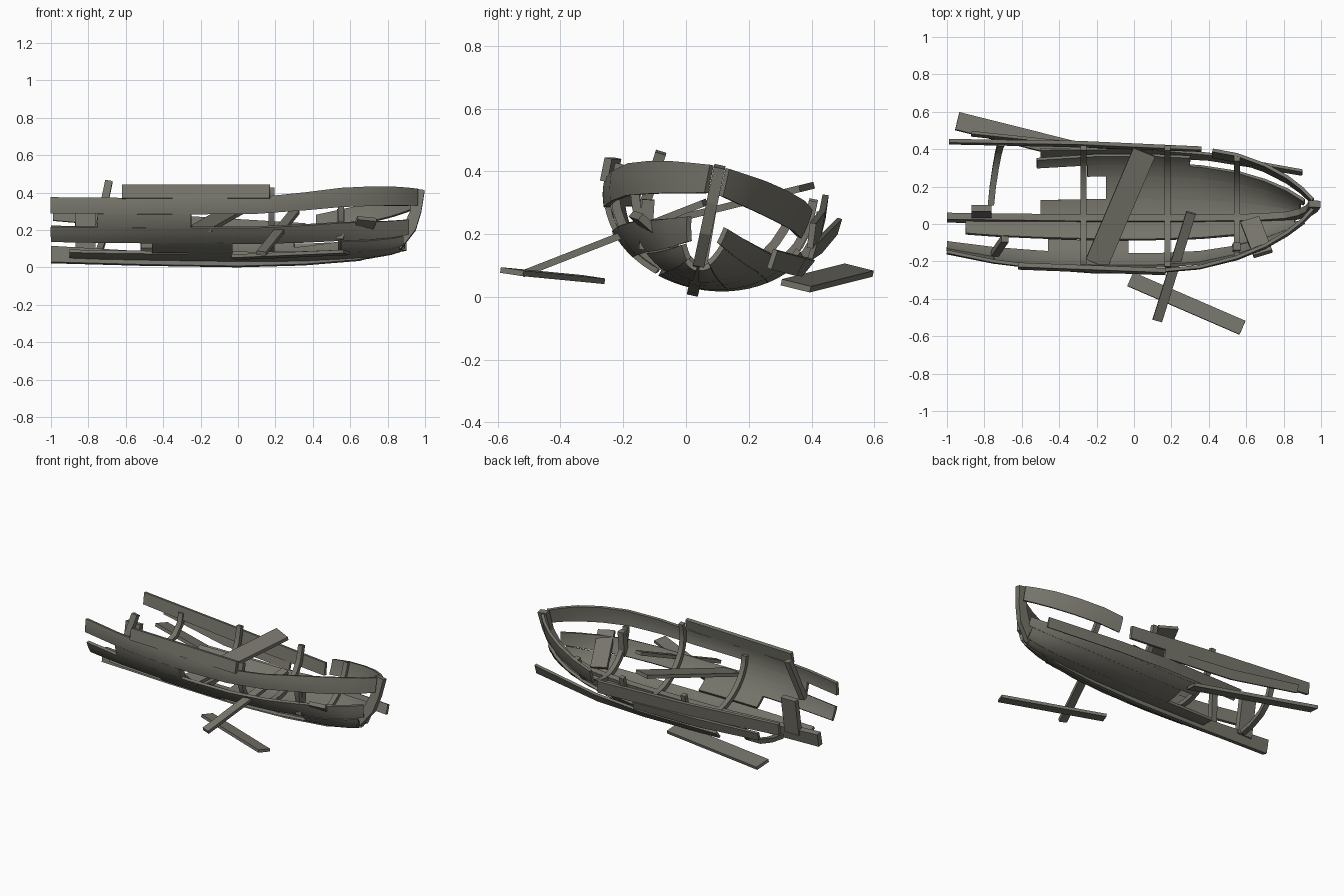
import bpy, math
from mathutils import Vector as V

if "Cube" in bpy.data.objects:
    bpy.data.objects.remove(bpy.data.objects["Cube"])

wood = bpy.data.materials.new("weathered grey wood")
wood.diffuse_color = (0.18, 0.175, 0.145, 1)
wood.use_nodes = True
wood.node_tree.nodes["Principled BSDF"].inputs["Base Color"].default_value = wood.diffuse_color

HEEL = math.radians(12)
C, S = math.cos(HEEL), math.sin(HEEL)

# hull stations: x, half beam, bottom height, sheer height (upright boat)
HULL = [(-1, .24, .055, .327), (-.75, .29, .045, .315), (-.5, .32, .04, .305), (-.2, .342, .035, .30),
        (.1, .342, .032, .305), (.35, .325, .035, .335), (.55, .28, .045, .37), (.7, .22, .055, .39),
        (.82, .15, .075, .405), (.9, .085, .1, .413), (.96, .02, .13, .42)]


def heel(x, s, h):
    return V((x, .02 + s * C + h * S, .004 + h * C - s * S))


def station(x):
    for p, q in zip(HULL, HULL[1:]):
        if x <= q[0]:
            break
    f = (x - p[0]) / (q[0] - p[0])
    return [p[i] + (q[i] - p[i]) * f for i in (1, 2, 3)]


def hull(x, t, side, inset=0):
    """Point on the hull; t = 0 at the keel, 1 at the sheer."""
    b, k, top = station(x)
    a = min(t, 1) * math.pi / 2
    s, h = b * math.sin(a), k + (top - k) * (1 - math.cos(a)) + max(t - 1, 0) * .4
    return heel(x, side * (s - inset * math.sin(a)), h + inset * math.cos(a))


def sheet(name, rows, thick, smooth=True):
    """Board lofted through rows of points and given thickness."""
    n = len(rows[0])
    faces = [(i * n + j, i * n + j + 1, (i + 1) * n + j + 1, (i + 1) * n + j)
             for i in range(len(rows) - 1) for j in range(n - 1)]
    me = bpy.data.meshes.new(name)
    me.from_pydata([tuple(p) for r in rows for p in r], [], faces)
    me.materials.append(wood)
    ob = bpy.data.objects.new(name, me)
    bpy.context.collection.objects.link(ob)
    m = ob.modifiers.new("thickness", 'SOLIDIFY')
    m.thickness, m.offset, m.use_even_offset = thick, 0, True
    bpy.ops.object.select_all(action='DESELECT')
    ob.select_set(True)
    bpy.context.view_layer.objects.active = ob
    bpy.ops.object.modifier_apply(modifier=m.name)
    if smooth:
        bpy.ops.object.shade_smooth_by_angle(angle=math.radians(30))
    return ob


def strake(name, side, x0, x1, t0, t1, n=4):
    xs = [x0] + [r[0] for r in HULL if x0 + .03 < r[0] < x1 - .02] + [x1]
    sheet(name, [[hull(x, t0 + (t1 - t0) * j / n, side) for j in range(n + 1)] for x in xs], .018)


def board(name, a, b, across, width, thick):
    """Straight plank from a to b, its width running roughly along across."""
    a, b, w = V(a), V(b), V(across)
    d = (b - a).normalized()
    w = (w - d * w.dot(d)).normalized() * width / 2
    sheet(name, [[a - w, a + w], [b - w, b + w]], thick, False)


def rib(name, x, side, t0, t1, n=9):
    rows = []
    for i in range(n + 1):
        p = hull(x, t0 + (t1 - t0) * i / n, side, .022)
        rows.append([p - V((.016, 0, 0)), p + V((.016, 0, 0))])
    sheet(name, rows, .028)


# keel and stem: x, z outer / x, z inner
keel = [(-1, .022, -1, .11), (-.5, .008, -.5, .08), (0, 0, 0, .05), (.35, .01, .35, .05), (.65, .035, .63, .075),
        (.87, .095, .81, .135), (.95, .2, .88, .21), (.98, .3, .92, .3), (.998, .415, .935, .425)]
sheet("keel_and_stem", [[heel(a, 0, b), heel(c, 0, d)] for a, b, c, d in keel], .036, False)
sheet("keelson", [[heel(x, -.018, station(x)[1] + .02), heel(x, .018, station(x)[1] + .02)]
                  for x in (-1, -.5, 0, .35, .6, .8)], .025, False)

# high side planking (-y)
for name, x0, x1, t0, t1 in [
        ("garboard_high", -.9, .86, .02, .22), ("patch_low", -.46, -.03, .24, .42),
        ("bow_patch", .55, .88, .22, .4), ("bilge_strake_high", -1, .91, .41, .63),
        ("side_patch", -.75, -.25, .63, .8), ("sheer_strake_high", -1, .955, .8, 1)]:
    strake(name, -1, x0, x1, t0, t1)

# low side planking (+y), broken off at staggered lengths
for name, x0, x1, t0, t1 in [
        ("garboard_low", -.5, .87, .02, .2), ("bottom_plank", -.15, .89, .2, .45),
        ("bilge_plank", -.25, .91, .45, .6), ("side_plank", -.52, .3, .6, .74),
        ("bow_sheer_strake", .42, .955, .8, 1)]:
    strake(name, 1, x0, x1, t0, t1)

# planks sprung loose along the low side
sheet("sprung_strake", [[V((-.5, .36, .075)), V((-.5, .4, .12))], [V((.05, .365, .07)), V((.05, .405, .12))],
                        [V((.4, .345, .07)), V((.4, .375, .125))], [V((.9, .265, .09)), V((.9, .285, .15))]], .016)
sheet("sprung_rail", [[V((-.99, .435, .25)), V((-.99, .445, .325))], [V((-.3, .42, .19)), V((-.3, .435, .275))],
                      [V((.36, .395, .155)), V((.36, .405, .235))]], .02)
sheet("sprung_side_plank", [[V((-.87, .475, .20)), V((-.87, .49, .25))], [V((-.4, .425, .14)), V((-.4, .44, .2))],
                            [V((.1, .395, .12)), V((.1, .41, .17))]], .016)
board("loose_rail", (-.62, -.225, .405), (.17, -.255, .405), (0, .2, 1), .075, .024)

# ribs
for i, x in enumerate((-.27, .18, .55)):
    rib("rib_low_%d" % i, x, 1, 0, (1.2, 1.15, 1)[i])
    rib("rib_high_%d" % i, x, -1, 0, (.9, 1.12, .8)[i])
stern = [(-.765, .1, .055), (-.755, .2, .065), (-.74, .3, .09), (-.725, .38, .135), (-.715, .42, .2), (-.71, .43, .27)]
sheet("stern_rib", [[V((x - .017, y, z)), V((x + .017, y, z))] for x, y, z in stern], .028)
board("broken_post", (-.745, -.16, .2), (-.69, -.08, .46), (1, 0, 0), .04, .035)
board("bow_post", (.545, -.13, .15), (.55, -.12, .31), (1, 0, 0), .04, .04)

# loose boards in and around the wreck
board("cross_plank", (-.2, -.21, .205), (.055, .385, .35), (1, 0, 0), .125, .022)
board("leaning_board", (.125, -.515, .075), (.305, .06, .3), (1, 0, 0), .052, .022)
board("fallen_plank_front", (-.02, -.295, .055), (.58, -.555, .08), (.4, 1, -.15), .08, .018)
board("fallen_plank_back", (-.945, .55, .085), (-.15, .35, .035), (.25, 1, -.25), .098, .02)
board("stern_board", (-.815, .045, .07), (-.815, .085, .31), (1, 0, 0), .105, .035)
board("bow_board", (.62, .02, .1), (.69, -.16, .26), (1, 0, .15), .105, .025)
